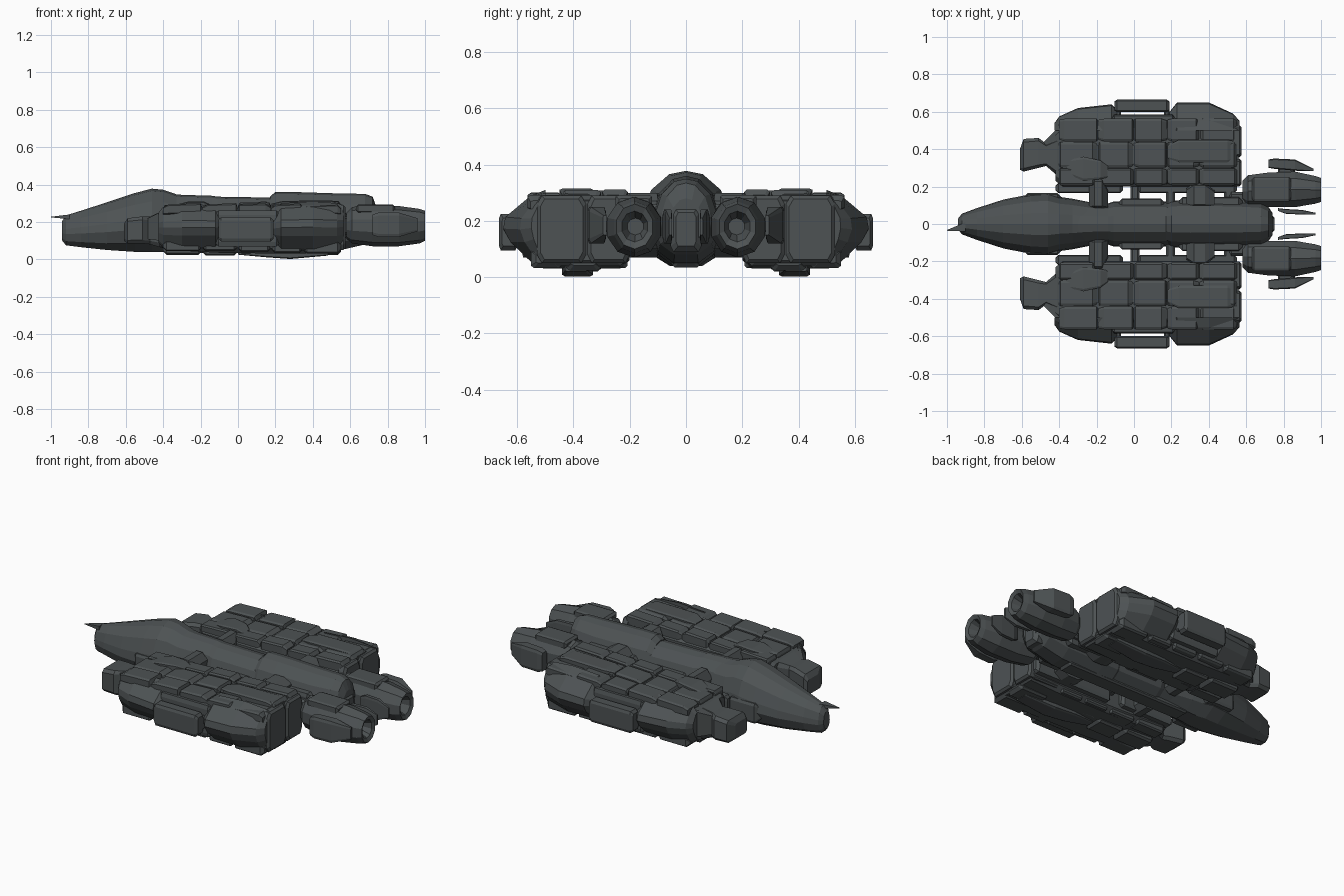
import bpy, bmesh, math, random

random.seed(4)


def material(name, rgb):
    m = bpy.data.materials.new(name)
    m.diffuse_color = (*rgb, 1)
    return m


GREY = material("gunmetal_grey", (0.075, 0.085, 0.088))

# Cross-section outlines in unit (y, z) space
BOX = [(-1, -1), (1, -1), (1, 1), (-1, 1)]
CHAMFER = [(-.8, -1), (.8, -1), (1, -.75), (1, .75), (.8, 1), (-.8, 1), (-1, .75), (-1, -.75)]
HULL = [(-.35, -1), (.35, -1), (.8, -.72), (1, -.25), (.95, .1), (.75, .6), (.36, .93), (0, 1),
        (-.36, .93), (-.75, .6), (-.95, .1), (-1, -.25), (-.8, -.72)]
OUTER = [(-1, -1), (-.3, -.85), (.65, -.35), (1, 0), (.9, .3), (-.3, .85), (-1, 1)]
ROUND = [(math.cos(math.tau * (i + .5) / 10), math.sin(math.tau * (i + .5) / 10)) for i in range(10)]


def finish(bm, name, mirror):
    """Turn a bmesh into an object, mirrored across the centre line if asked."""
    if mirror:
        geom = bmesh.ops.duplicate(bm, geom=bm.verts[:] + bm.edges[:] + bm.faces[:])["geom"]
        for v in geom:
            if isinstance(v, bmesh.types.BMVert):
                v.co.y *= -1
    bmesh.ops.recalc_face_normals(bm, faces=bm.faces[:])
    me = bpy.data.meshes.new(name)
    bm.to_mesh(me)
    bm.free()
    me.materials.append(GREY)
    ob = bpy.data.objects.new(name, me)
    bpy.context.collection.objects.link(ob)
    return ob


def loft(name, outline, sections, mirror=True):
    """Skin an outline along x. Section = (x, y0, y1, z0, z1)."""
    bm = bmesh.new()
    rings = []
    for x, y0, y1, z0, z1 in sections:
        rings.append([bm.verts.new((x, (y0 + y1) / 2 + a * (y1 - y0) / 2,
                                    (z0 + z1) / 2 + b * (z1 - z0) / 2)) for a, b in outline])
    n = len(outline)
    for r, s in zip(rings, rings[1:]):
        for i in range(n):
            bm.faces.new((r[i], r[(i + 1) % n], s[(i + 1) % n], s[i]))
    bm.faces.new(rings[0])
    bm.faces.new(rings[-1])
    return finish(bm, name, mirror)


def block(name, x0, x1, y0, y1, z0, z1, c=.02, mirror=True):
    """Chamfered block with pinched ends."""
    return loft(name, CHAMFER, [(x0, y0 + c, y1 - c, z0 + c, z1 - c), (x0 + c, y0, y1, z0, z1),
                                (x1 - c, y0, y1, z0, z1), (x1, y0 + c, y1 - c, z0 + c, z1 - c)], mirror)


def sym(rows):
    return [(x, -w, w, a, b) for x, w, a, b in rows]


# Central hull: pointed forward section, narrow waist, raised stern
loft("forward_hull", HULL, sym([(-.94, .03, .10, .205), (-.92, .055, .075, .235), (-.84, .085, .065, .26),
     (-.70, .13, .05, .305), (-.55, .16, .04, .355), (-.46, .165, .04, .378), (-.40, .145, .04, .372),
     (-.33, .135, .045, .348), (-.15, .10, .05, .33)]), False)
loft("mid_hull", HULL, sym([(-.34, .10, .06, .335), (-.30, .12, .05, .345), (-.14, .11, .05, .34),
     (-.11, .12, .045, .335), (.19, .12, .045, .33)]), False)
loft("stern_hull", HULL, sym([(.17, .11, .06, .335), (.20, .125, .04, .36), (.30, .13, .04, .36),
     (.55, .125, .05, .352), (.68, .115, .08, .35), (.72, .09, .10, .335), (.74, .06, .12, .28)]), False)
block("belly_keel", -.35, .50, -.05, .05, .035, .10, .015, False)
block("stern_exhaust", .66, .75, -.055, .055, .09, .25, .02, False)
loft("nose_probe", BOX, [(-1.0, -.036, -.032, .224, .228), (-.90, -.04, .01, .215, .24)], False)
block("hull_side_armour", -.60, -.38, .10, .165, .09, .21, .03)
block("hull_flank_panel", -.08, .16, .09, .135, .11, .24, .015)
block("stern_flank_panel", .24, .58, .09, .145, .10, .26, .02)

# Struts tying hull to pods
loft("front_strut", CHAMFER, [(-.24, .08, .21, .10, .25), (-.21, .08, .245, .07, .30),
                              (-.17, .08, .245, .07, .30), (-.14, .08, .18, .10, .26)])
loft("rear_strut", CHAMFER, [(.28, .09, .19, .08, .26), (.32, .09, .22, .07, .30),
                             (.38, .09, .22, .07, .30), (.43, .09, .18, .10, .27)])
for x in (-.02, .17, .48):
    block("cross_pipe", x, x + .05, .09, .23, .13, .22, .012)

# Side pods: core, nose and rear collar
loft("pod_core", CHAMFER, [(-.42, .23, .50, .07, .25), (-.38, .20, .53, .05, .275), (-.1, .20, .54, .035, .275),
                           (.30, .20, .54, .03, .275), (.54, .20, .54, .04, .28), (.56, .22, .52, .06, .27)])
loft("pod_nose", CHAMFER, [(-.61, .29, .40, .10, .19), (-.59, .28, .455, .085, .22), (-.51, .30, .46, .085, .23),
                           (-.47, .31, .43, .08, .23), (-.40, .25, .47, .06, .26)])
loft("pod_nose_fin", BOX, [(-.50, .38, .42, .11, .21), (-.42, .37, .50, .10, .25), (-.38, .37, .52, .10, .26)])
block("pod_inner_rail", -.42, -.06, .165, .22, .08, .23, .015)
block("pod_inner_rail_rear", .02, .55, .165, .22, .07, .22, .015)
for y0, y1 in ((.20, .35), (.355, .53)):
    block("pod_rear_plate", .52, .575, y0, y1, .05, .29, .012)

# Pod deck panels, uneven heights with seams between
xs = (-.40, -.19, .0, .18, .35, .555)
for a, b in zip(xs, xs[1:]):
    for y0, y1 in ((.205, .30), (.30, .44), (.44, .565)):
        top = .296 + random.uniform(-.012, .012) - (.012 if y1 > .5 else 0)
        ym = (y0 + y1) / 2
        s = random.uniform(-.015, .015)
        loft("pod_deck_panel", CHAMFER, [(a, y0 + .012, y1 - .008, .24, top - .015),
             (a + .02 + s, y0 + .002, y1 - .002, .24, top), (b - .02 + s, y0 + .002, y1 - .002, .24, top + .006),
             (b - .003, y0 + .01, y1 - .012, .24, top - .014)])
        low = .022 + random.uniform(-.008, .012) + abs(ym - .38) * .12
        block("pod_belly_panel", a, b - .004, y0 + .003, y1 - .014, low, .10, .018)
loft("pod_keel", CHAMFER, [(.0, .35, .40, .025, .05), (.14, .33, .43, .012, .05),
                           (.28, .33, .44, .002, .05), (.48, .35, .43, .02, .05)])
loft("pod_deck_ridge", CHAMFER, [(.18, .35, .42, .27, .298), (.24, .33, .45, .27, .312),
                                 (.50, .33, .45, .27, .316), (.55, .34, .44, .27, .295)])
loft("pod_front_ridge", CHAMFER, [(-.36, .27, .34, .26, .285), (-.27, .23, .36, .27, .308),
                                  (-.18, .24, .34, .27, .308), (-.14, .25, .31, .27, .29)])

# Outer armour: wedge sections either side of a slim canister
loft("outer_armour_front", OUTER, [(-.425, .50, .54, .09, .25), (-.40, .50, .575, .06, .28),
     (-.30, .50, .62, .045, .295), (-.12, .50, .64, .05, .29), (-.09, .50, .61, .08, .26)])
loft("outer_armour_rear", OUTER, [(.19, .50, .60, .07, .26), (.23, .50, .65, .04, .30),
     (.40, .50, .65, .035, .31), (.53, .50, .59, .04, .30), (.565, .50, .55, .06, .29)])
loft("side_canister", CHAMFER, [(-.105, .605, .655, .11, .21), (-.09, .60, .665, .095, .225),
                                (.175, .60, .665, .095, .225), (.19, .605, .655, .11, .21)])
block("canister_backing", -.12, .22, .52, .585, .07, .26, .015)
for x in (-.10, .16):
    block("canister_clamp", x, x + .03, .57, .62, .12, .20, .008)

# Twin engines with pylons and fins
loft("engine", ROUND, [(.58, .115, .235, .11, .25), (.61, .085, .265, .085, .28), (.72, .085, .28, .07, .29),
     (.86, .085, .285, .07, .285), (.97, .105, .26, .085, .27), (1.0, .115, .25, .10, .26),
     (.99, .135, .23, .125, .235), (.93, .15, .21, .15, .21)])
block("engine_saddle", .63, .84, .12, .25, .25, .292, .012)
block("engine_pylon", .50, .68, .06, .17, .13, .23, .02)
loft("outer_fin", CHAMFER, [(.72, .30, .345, .13, .24), (.75, .295, .35, .12, .25), (.86, .285, .345, .12, .25),
                            (.96, .282, .295, .15, .22)])
loft("inner_fin", CHAMFER, [(.77, .07, .085, .14, .22), (.81, .055, .08, .12, .24), (.90, .05, .075, .12, .24),
                            (.97, .05, .06, .15, .21)])
block("fin_mount", .77, .86, .26, .30, .16, .20, .008)
